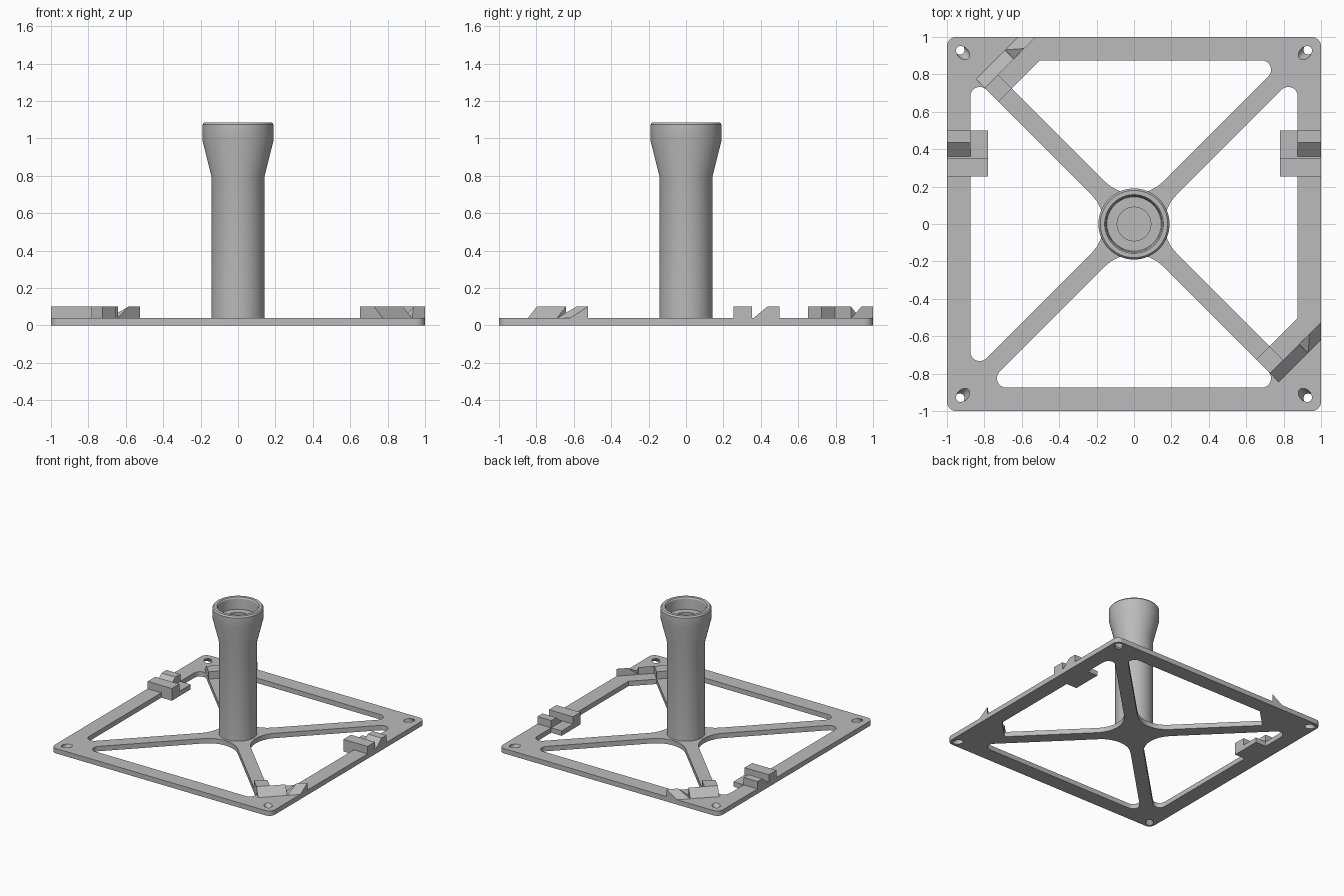
import bpy, bmesh, math
from mathutils import Vector, Matrix

cube = bpy.data.objects.get("Cube")
if cube:
    bpy.data.objects.remove(cube, do_unlink=True)

grey = bpy.data.materials.new("plain grey")
grey.use_nodes = True
colour = (0.5, 0.5, 0.5, 1)
grey.diffuse_color = colour
for node in grey.node_tree.nodes:
    if node.type == 'BSDF_PRINCIPLED':
        node.inputs["Base Color"].default_value = colour

T = 0.04          # plate thickness
TOP = 0.10        # clip height
R2 = math.sqrt(2)


def finish(name, bm):
    bmesh.ops.recalc_face_normals(bm, faces=bm.faces[:])
    mesh = bpy.data.meshes.new(name)
    bm.to_mesh(mesh)
    bm.free()
    mesh.materials.append(grey)
    obj = bpy.data.objects.new(name, mesh)
    bpy.context.collection.objects.link(obj)
    return obj


def rounded(corners, steps=8):
    """Outline with a fillet radius at each (x, y, radius) corner."""
    out = []
    for i, (x, y, r) in enumerate(corners):
        p = Vector((x, y))
        if r == 0:
            out.append(p)
            continue
        a = (Vector(corners[i - 1][:2]) - p).normalized()
        b = (Vector(corners[(i + 1) % len(corners)][:2]) - p).normalized()
        half = a.angle(b) / 2
        centre = p + (a + b).normalized() * (r / math.sin(half))
        start = p + a * (r / math.tan(half)) - centre
        end = p + b * (r / math.tan(half)) - centre
        sweep = math.pi - 2 * half
        for k in range(steps + 1):
            t = k / steps
            out.append(centre + (start * math.sin((1 - t) * sweep)
                                 + end * math.sin(t * sweep)) / math.sin(sweep))
    return out


def prism(bm, outline, z0, z1):
    face = bm.faces.new([bm.verts.new((p.x, p.y, z0)) for p in outline])
    res = bmesh.ops.extrude_face_region(bm, geom=[face])
    verts = [g for g in res["geom"] if isinstance(g, bmesh.types.BMVert)]
    bmesh.ops.translate(bm, verts=verts, vec=(0, 0, z1 - z0))


def hull(name, points):
    bm = bmesh.new()
    for p in points:
        bm.verts.new(p)
    bmesh.ops.convex_hull(bm, input=bm.verts[:])
    bmesh.ops.dissolve_limit(bm, angle_limit=0.01, verts=bm.verts[:], edges=bm.edges[:])
    return finish(name, bm)


def box(name, xs, ys, zs):
    return hull(name, [(x, y, z) for x in xs for y in ys for z in zs])


# Square base plate
bm = bmesh.new()
prism(bm, rounded([(-1, -1, .05), (1, -1, .05), (1, 1, .05), (-1, 1, .05)]), 0, T)
plate = finish("base_frame", bm)

# Windows between the spokes, two of them with a cut corner for the corner clips
F, O, N_IN = 0.875, 0.071, 0.974
cut = N_IN * R2
plain = [(-O, 0, .22), (-F, F - O, .05), (-F, O - F, .05)]
chamfered = [(0, O, .22), (F - O, F, .05), (F - cut, F, 0), ((O - cut) / 2, (O + cut) / 2, 0)]
bm = bmesh.new()
for shape in (plain, chamfered):
    prism(bm, rounded(shape), -0.1, 0.2)
    prism(bm, rounded([(y, x, r) for x, y, r in shape]), -0.1, 0.2)

# Slanted screw holes in the corners, leaning towards the centre as they rise
for sx in (-1, 1):
    for sy in (-1, 1):
        axis = Vector((-sx / R2, -sy / R2, 1))
        turn = axis.to_track_quat('Z', 'Y').to_matrix().to_4x4()
        place = Matrix.Translation((sx * .915, sy * .915, T)) @ turn
        bmesh.ops.create_cone(bm, cap_ends=True, segments=24, radius1=.03,
                              radius2=.03, depth=.3, matrix=place)
cutter = finish("window_cutter", bm)
cutter.hide_render = True

mod = plate.modifiers.new("windows", 'BOOLEAN')
mod.operation = 'DIFFERENCE'
mod.solver = 'EXACT'
mod.object = cutter
evaluated = plate.evaluated_get(bpy.context.evaluated_depsgraph_get())
mesh = bpy.data.meshes.new_from_object(evaluated)
plate.modifiers.clear()
plate.data = mesh
bpy.data.objects.remove(cutter, do_unlink=True)

# Hollow flared column
profile = [(0, T), (.143, T), (.143, .8), (.19, .99), (.19, 1.073), (.18, 1.085),
           (.157, 1.085), (.15, 1.075), (.145, .99), (.09, .99), (.09, .93), (0, .93)]
bm = bmesh.new()
verts = [bm.verts.new((r, 0, z)) for r, z in profile]
edges = [bm.edges.new(pair) for pair in zip(verts, verts[1:])]
bmesh.ops.spin(bm, geom=verts + edges, cent=(0, 0, 0), axis=(0, 0, 1),
               angle=math.tau, steps=64, use_duplicate=False)
bmesh.ops.remove_doubles(bm, verts=bm.verts[:], dist=1e-4)
column = finish("column", bm)

# Side clips: block, low tab and ramped catch
for side, s in (("left", 1), ("right", -1)):
    box(side + "_clip_block", (s * .78, s), (.255, .353), (0, TOP))
    box(side + "_clip_tab", (s * .78, s * F), (.353, .5), (0, T))
    hull(side + "_clip_catch", [(s * x, y, z) for x in (F, 1) for y, z in
                                ((.362, T), (.435, TOP), (.5, TOP), (.5, T))])

# Corner clips: u runs along the cut corner, n points outwards
N_TOP, N_OUT = 1.078, 1.145
ridge = [(N_TOP, T), (N_TOP, TOP), (N_OUT, T)]
parts = {
    "block": [(u, n, z) for u in (-.05, .05) for n, z in
              ((N_IN, T), (N_IN, TOP), (N_TOP, TOP), (N_OUT, T))],
    "ridge": [(u, n, z) for u in (.05, .17) for n, z in ridge],
    "catch": [(.172, N_OUT, T), (.172, N_TOP, T), (.249, N_TOP, TOP)]
             + [(R2 - n, n, z) for n, z in ridge],
}
for name, points in parts.items():
    pts = [((u - n) / R2, (u + n) / R2, z) for u, n, z in points]
    hull("back_corner_clip_" + name, pts)
    hull("front_corner_clip_" + name, [(y, x, z) for x, y, z in pts])

# Smooth the rounded parts, keeping edges sharp
bpy.ops.object.select_all(action='DESELECT')
for obj in (plate, column):
    obj.select_set(True)
bpy.context.view_layer.objects.active = column
bpy.ops.object.shade_smooth_by_angle(angle=math.radians(25))
